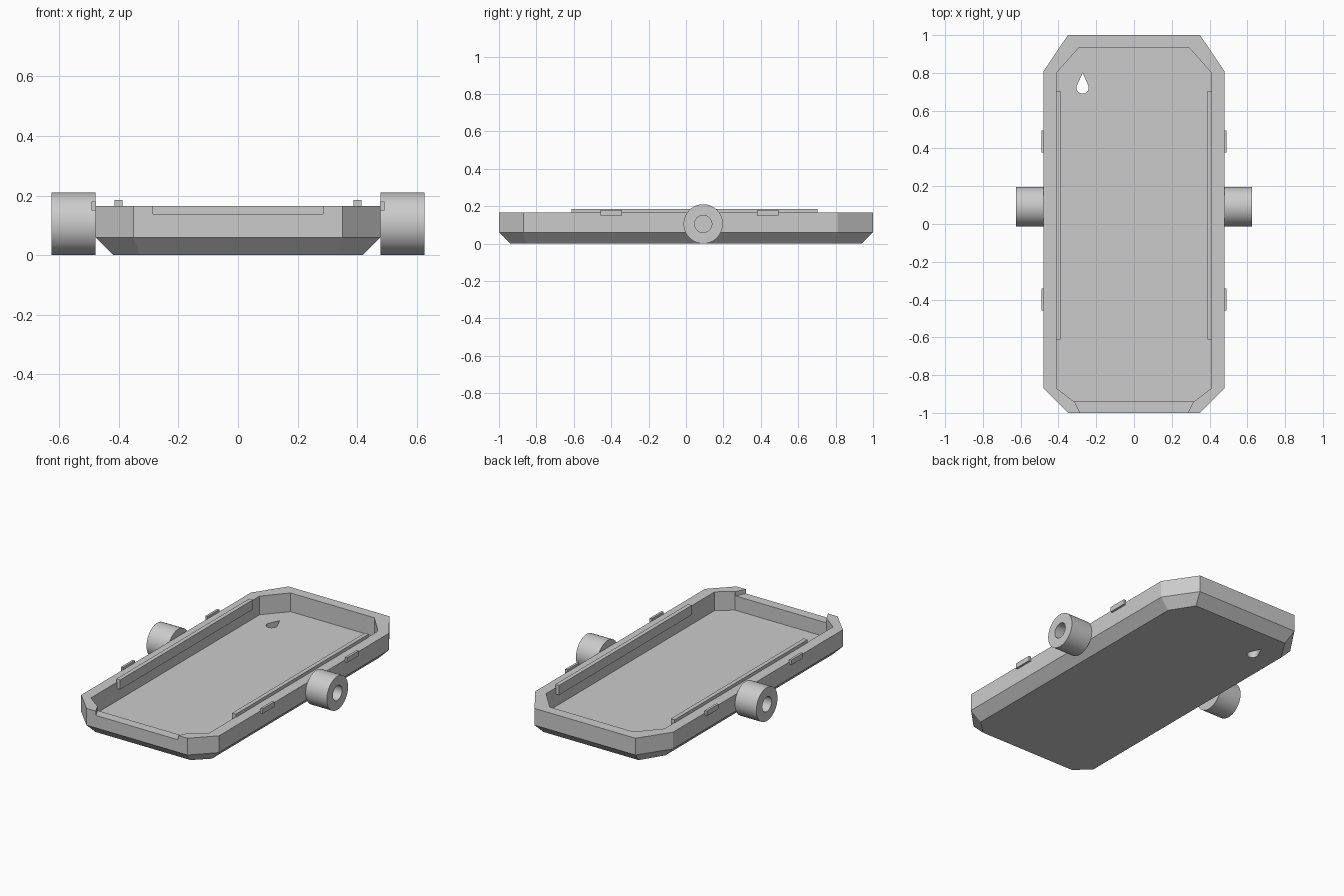
import bpy
import bmesh
from math import sin, cos, pi, radians

cube = bpy.data.objects.get("Cube")
if cube:
    bpy.data.objects.remove(cube, do_unlink=True)

GREY = (0.6, 0.6, 0.6, 1)
grey = bpy.data.materials.new("plain grey")
grey.diffuse_color = GREY
grey.use_nodes = True
grey.node_tree.nodes["Principled BSDF"].inputs["Base Color"].default_value = GREY


def loft(name, rings, loop=False, smooth=False):
    """Skin equal-length rings; cap the ends, or join last to first."""
    bm = bmesh.new()
    rows = [[bm.verts.new(p) for p in ring] for ring in rings]
    pairs = list(zip(rows, rows[1:])) + ([(rows[-1], rows[0])] if loop else [])
    for a, b in pairs:
        for i in range(len(a)):
            j = (i + 1) % len(a)
            bm.faces.new((a[i], a[j], b[j], b[i]))
    if not loop:
        bm.faces.new(rows[0][::-1])
        bm.faces.new(rows[-1])
    bmesh.ops.recalc_face_normals(bm, faces=bm.faces)
    mesh = bpy.data.meshes.new(name)
    bm.to_mesh(mesh)
    bm.free()
    mesh.materials.append(grey)
    obj = bpy.data.objects.new(name, mesh)
    bpy.context.collection.objects.link(obj)
    bpy.ops.object.select_all(action="DESELECT")
    obj.select_set(True)
    bpy.context.view_layer.objects.active = obj
    if smooth:
        bpy.ops.object.shade_smooth_by_angle(angle=radians(30))
    return obj


def prism(name, outline, z0, z1):
    return loft(name, [[(x, y, z) for x, y in outline] for z in (z0, z1)])


def box(name, x0, x1, y0, y1, z0, z1):
    return prism(name, [(x0, y0), (x1, y0), (x1, y1), (x0, y1)], z0, z1)


def tray_ring(half, z):
    """Mirror the right half of an outline, front to back."""
    left = [(-x, y) for x, y in reversed(half)]
    return [(x, y, z) for x, y in half + left]


def cut(target, cutter):
    cutter.hide_render = True
    mod = target.modifiers.new("cut", "BOOLEAN")
    mod.operation = "DIFFERENCE"
    mod.solver = "EXACT"
    mod.object = cutter
    bpy.context.view_layer.objects.active = target
    bpy.ops.object.modifier_apply(modifier=mod.name)
    bpy.data.objects.remove(cutter, do_unlink=True)


# Tray with chamfered underside and a recessed floor
base = [(0.33, -0.94), (0.418, -0.855), (0.418, 0.80), (0.33, 0.94)]
outer = [(0.35, -1), (0.478, -0.87), (0.478, 0.81), (0.35, 1)]
inner = [(0.317, -0.94), (0.41, -0.87), (0.41, 0.80), (0.29, 0.935)]
tray = loft("tray", [tray_ring(base, 0), tray_ring(outer, 0.06),
                     tray_ring(outer, 0.165), tray_ring(inner, 0.165),
                     tray_ring(inner, 0.048)])

# Shallow notch in the front rim
cut(tray, prism("notch_cutter", [(-0.265, -1.04), (0.265, -1.04),
                                 (0.335, -0.9), (-0.335, -0.9)], 0.138, 0.3))

# Teardrop hole through the floor
drop = [(-0.272, 0.80)]
for i in range(25):
    a = radians(158 + i * 224 / 24)
    drop.append((-0.272 + 0.032 * cos(a), 0.722 + 0.032 * sin(a)))
cut(tray, prism("drop_cutter", drop, -0.1, 0.12))


# Hollow side pivots
def circle(x, r, n=64):
    return [(x, 0.092 + r * cos(2 * pi * i / n), 0.105 + r * sin(2 * pi * i / n))
            for i in range(n)]


for side, s in (("left", 1), ("right", -1)):
    loft(side + "_pivot", [circle(s * 0.478, 0.105), circle(s * 0.625, 0.105),
                           circle(s * 0.625, 0.046), circle(s * 0.478, 0.046)],
         loop=True, smooth=True)
    # Long rail inside the rim
    box(side + "_rail", s * 0.388, s * 0.414, -0.612, 0.703, 0.125, 0.185)
    # Small clips on the outer wall
    for place, y in (("front", -0.4), ("back", 0.437)):
        box(f"{side}_{place}_clip", s * 0.476, s * 0.491, y - 0.058, y + 0.058,
            0.149, 0.18)
